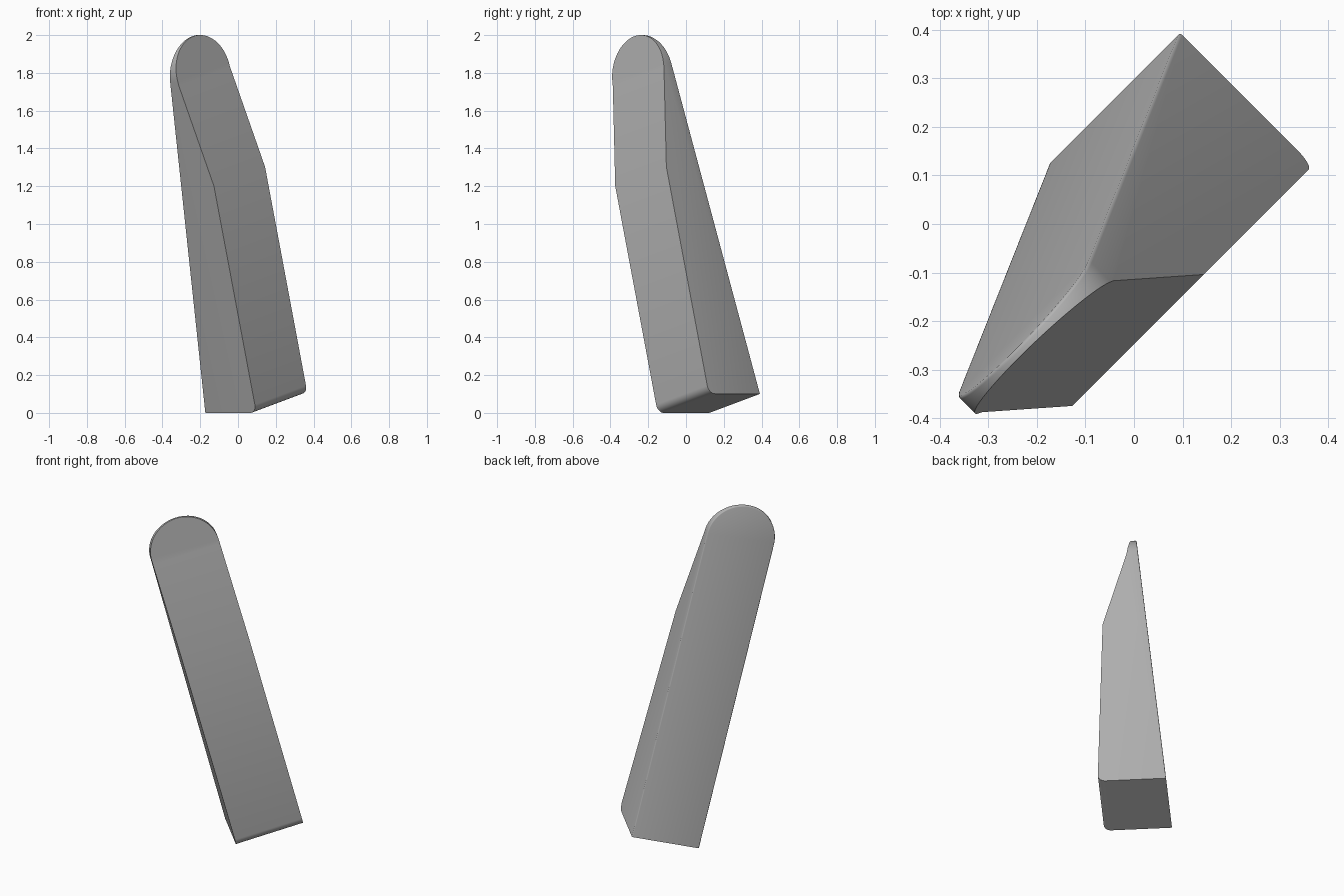
import bpy
import bmesh
import math
from mathutils import Matrix, Vector

if "Cube" in bpy.data.objects:
    bpy.data.objects.remove(bpy.data.objects["Cube"])

HALF = 0.198        # half the bar width
MID = 0.157         # centre of the bar width
ARC_Z = 1.822       # height of the rounded end's centre
FILLET = 0.045      # rounding of the lower front edge

grey = bpy.data.materials.new("plain_grey")
grey.use_nodes = True
colour = (0.45, 0.45, 0.45, 1)
grey.diffuse_color = colour
grey.node_tree.nodes["Principled BSDF"].inputs["Base Color"].default_value = colour


def arc(cx, cy, radius, start, end, steps):
    angles = [math.radians(start + (end - start) * i / steps) for i in range(steps + 1)]
    return [(cx + radius * math.cos(a), cy + radius * math.sin(a)) for a in angles]


def prism(name, points, to_3d, offset):
    """Extrude a flat outline along a vector."""
    bm = bmesh.new()
    face = bm.faces.new([bm.verts.new(to_3d(p)) for p in points])
    extruded = bmesh.ops.extrude_face_region(bm, geom=[face])["geom"]
    bmesh.ops.translate(bm, vec=offset, verts=[v for v in extruded if isinstance(v, bmesh.types.BMVert)])
    bmesh.ops.recalc_face_normals(bm, faces=bm.faces)
    mesh = bpy.data.meshes.new(name)
    bm.to_mesh(mesh)
    bm.free()
    obj = bpy.data.objects.new(name, mesh)
    bpy.context.collection.objects.link(obj)
    return obj


# Side profile: thick foot, upright front, tapered upper part
base, front = 0.01, 0.173
profile = [(-0.213, base)]
profile += arc(front - FILLET, base + FILLET, FILLET, -90, 0, 8)
profile += [(front, 1.252), (0.051, 1.80), (0.024, 2.03), (0.01, 2.03)]
bar = prism("wedge_bar", profile, lambda p: (p[0], MID - HALF, p[1]), (0, 2 * HALF, 0))

# Outline with a semicircular top, used to round the thin end
outline = [(MID - HALF - 0.1, -0.2), (MID + HALF + 0.1, -0.2), (MID + HALF + 0.1, ARC_Z)]
outline = [(MID - HALF, -0.2), (MID + HALF, -0.2)] + arc(MID, ARC_Z, HALF, 0, 180, 40)
cutter = prism("end_cutter", outline, lambda p: (-0.5, p[0], p[1]), (1, 0, 0))
cutter.hide_render = True
cut = bar.modifiers.new("round_end", "BOOLEAN")
cut.operation = "INTERSECT"
cut.solver = "EXACT"
cut.object = cutter
bpy.context.view_layer.update()
mesh = bpy.data.meshes.new_from_object(bar.evaluated_get(bpy.context.evaluated_depsgraph_get()))
bar.modifiers.clear()
bar.data = mesh
bpy.data.objects.remove(cutter)

# Soften the rim of the sloping back face
bm = bmesh.new()
bm.from_mesh(mesh)
bmesh.ops.remove_doubles(bm, verts=bm.verts, dist=0.0005)
bmesh.ops.dissolve_limit(bm, angle_limit=0.005, verts=bm.verts, edges=bm.edges)
bm.normal_update()
back = min(bm.faces, key=lambda f: f.normal.x * f.calc_area())
rim = [e for e in back.edges if (e.verts[0].co.z + e.verts[1].co.z) / 2 > 0.1]
bmesh.ops.bevel(bm, geom=rim, offset=0.006, segments=3, profile=0.5, affect="EDGES", clamp_overlap=True)

# Lean the bar, then centre it on the ground
across = Vector((0.684, 0.684, 0.256)).normalized()
depth = Vector((1, -1, 0)).normalized()
along = depth.cross(across)
bm.transform(Matrix((depth, across, along)).transposed().to_4x4())
lo = [min(v.co[i] for v in bm.verts) for i in range(3)]
hi = [max(v.co[i] for v in bm.verts) for i in range(3)]
shift = Vector((-(lo[0] + hi[0]) / 2, -(lo[1] + hi[1]) / 2, -lo[2]))
bmesh.ops.translate(bm, vec=shift, verts=bm.verts)
bmesh.ops.recalc_face_normals(bm, faces=bm.faces)
bm.to_mesh(mesh)
bm.free()

mesh.materials.clear()
mesh.materials.append(grey)
bpy.ops.object.select_all(action="DESELECT")
bar.select_set(True)
bpy.context.view_layer.objects.active = bar
bpy.ops.object.shade_smooth_by_angle(angle=math.radians(32))
